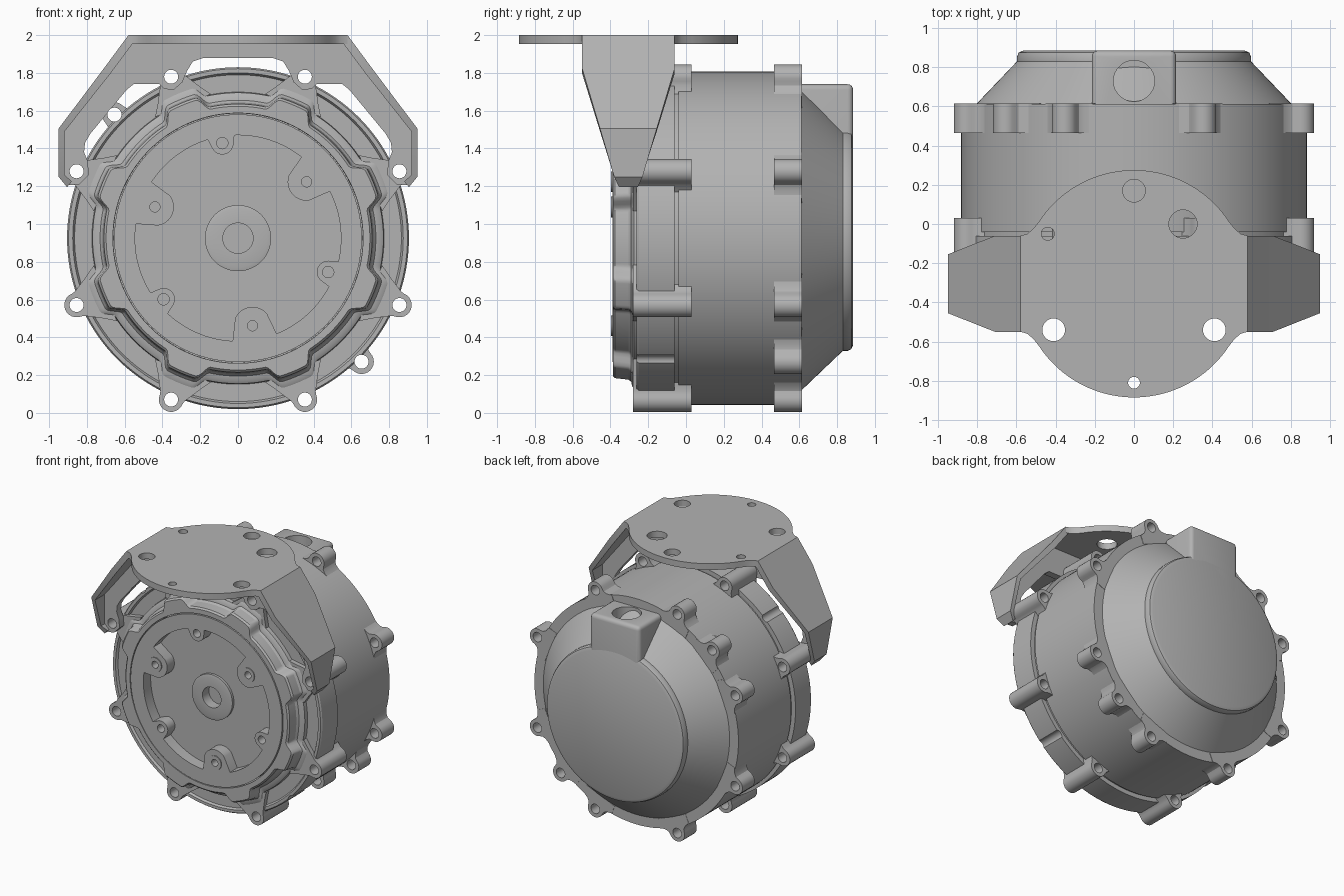
import bpy, bmesh, math
from math import sin, cos, radians, pi, sqrt

if "Cube" in bpy.data.objects:
    bpy.data.objects.remove(bpy.data.objects["Cube"])

CZ = 0.925          # height of the main axis
BOLT_R = 0.925      # bolt circle radius
parts = []

grey = bpy.data.materials.new("cast_grey")
grey.use_nodes = True
GREY = (0.45, 0.45, 0.45, 1)
grey.diffuse_color = GREY
grey.node_tree.nodes["Principled BSDF"].inputs["Base Color"].default_value = GREY


def finish(bm, name, keep=True):
    bmesh.ops.recalc_face_normals(bm, faces=bm.faces)
    mesh = bpy.data.meshes.new(name)
    bm.to_mesh(mesh)
    bm.free()
    mesh.materials.append(grey)
    obj = bpy.data.objects.new(name, mesh)
    bpy.context.collection.objects.link(obj)
    if keep:
        parts.append(obj)
    return obj


def bridge(bm, rings, caps=True):
    rows = [[bm.verts.new(p) for p in ring] for ring in rings]
    n = len(rows[0])
    for a, b in zip(rows, rows[1:]):
        for i in range(n):
            j = (i + 1) % n
            bm.faces.new((a[i], a[j], b[j], b[i]))
    if caps:
        bm.faces.new(rows[0])
        bm.faces.new(rows[-1])
    else:
        for i in range(n):
            j = (i + 1) % n
            bm.faces.new((rows[-1][i], rows[-1][j], rows[0][j], rows[0][i]))


def loft(name, profile, n=144, caps=True):
    """Stack of polar outlines (radius or radius function, y) round the main axis."""
    bm = bmesh.new()
    rings = []
    for r, y in profile:
        f = r if callable(r) else (lambda t, r=r: r)
        angles = [2 * pi * i / n for i in range(n)]
        rings.append([(f(t) * cos(t), y, CZ + f(t) * sin(t)) for t in angles])
    bridge(bm, rings, caps)
    return finish(bm, name)


def prism(bm, outline, a, b, axis="y"):
    put = (lambda u, v, w: (u, w, v)) if axis == "y" else (lambda u, v, w: (u, v, w))
    bridge(bm, [[put(u, v, w) for u, v in outline] for w in (a, b)])


def circle(u, v, r, n=28):
    return [(u + r * cos(2 * pi * i / n), v + r * sin(2 * pi * i / n)) for i in range(n)]


def polar(r, deg):
    return r * cos(radians(deg)), CZ + r * sin(radians(deg))


def drill(objs, holes, a, b, axis="y"):
    """Cut round holes (u, v, radius) through the given objects."""
    bm = bmesh.new()
    for u, v, r in holes:
        prism(bm, circle(u, v, r), a, b, axis)
    cutter = finish(bm, "hole_cutter", keep=False)
    cutter.hide_render = True
    for obj in objs:
        mod = obj.modifiers.new("holes", "BOOLEAN")
        mod.object, mod.operation, mod.solver = cutter, "DIFFERENCE", "EXACT"
        bpy.context.view_layer.objects.active = obj
        bpy.ops.object.modifier_apply(modifier=mod.name)
    bpy.data.objects.remove(cutter)


# Housing: front cover rim, seam groove, barrel and conical rear cap
housing = loft("housing", [
    (0.4, -0.245), (0.865, -0.245), (0.875, -0.262), (0.897, -0.262), (0.905, -0.25),
    (0.905, -0.06), (0.87, -0.06), (0.87, -0.04), (0.882, -0.04), (0.882, 0.612),
    (0.805, 0.612), (0.597, 0.83), (0.597, 0.855), (0.588, 0.875), (0.565, 0.885)])

# Lugs round the front cover and round the rear edge
front_angles = [22.5 + 45 * k for k in range(8)]
rear_angles = front_angles + [135, 315]


def lug_outline(deg, flare):
    half = [(0.065 * cos(radians(a)), 0.065 * sin(radians(a))) for a in range(0, 91, 15)]
    half = [(BOLT_R + u, v) for u, v in half] + flare
    local = half + [(u, -v) for u, v in reversed(half[1:])]
    c, s = cos(radians(deg)), sin(radians(deg))
    return [(u * c - v * s, CZ + u * s + v * c) for u, v in local]


def lugs(name, angles, flare, y0, y1):
    bm = bmesh.new()
    for deg in angles:
        prism(bm, lug_outline(deg, flare), y0, y1)
    return finish(bm, name)


front_lugs = lugs("front_lugs", front_angles,
                  [(0.905, 0.07), (0.88, 0.085), (0.82, 0.12), (0.76, 0.16)], -0.28, 0.03)
rear_lugs = lugs("rear_lugs", rear_angles,
                 [(0.905, 0.07), (0.885, 0.09), (0.868, 0.13), (0.8, 0.13)], 0.465, 0.615)


# Raised scalloped collar that swells towards each lug
def scallop(offset):
    def f(t):
        d = abs((math.degrees(t) - 22.5 + 22.5) % 45 - 22.5)
        k = min(1, max(0, (10.5 - d) / 5))
        return 0.71 + offset + 0.065 * k * k * (3 - 2 * k)
    return f


loft("scalloped_collar", [
    (0.66, -0.23), (scallop(0.065), -0.23), (scallop(0.06), -0.275), (scallop(0.045), -0.285),
    (scallop(0.02), -0.29), (scallop(0.008), -0.305), (scallop(0), -0.375),
    (scallop(-0.012), -0.387), (0.662, -0.387)], n=360, caps=False)

# Rotor face with lobed pocket, hub ring and centre bore
big = [39.4 + 120 * k for k in range(3)]
small = [99.4 + 120 * k for k in range(3)]


def pocket(t):
    r = 0.545
    for angles, c, a in ((big, 0.47, 0.1), (small, 0.51, 0.06)):
        for deg in angles:
            d = t - radians(deg)
            if cos(d) > 0 and abs(c * sin(d)) < a:
                r = min(r, c * cos(d) - sqrt(a * a - (c * sin(d)) ** 2))
    return r


rotor = loft("rotor_face", [
    (0.655, -0.2), (0.655, -0.39), (pocket, -0.39), (pocket, -0.3), (0.175, -0.3),
    (0.175, -0.32), (0.155, -0.325), (0.08, -0.325), (0.08, -0.21)], n=360)

# Round bosses on the larger lobes
bm = bmesh.new()
for deg in big:
    prism(bm, circle(*polar(0.47, deg), 0.055), -0.36, -0.397)
bosses = finish(bm, "rotor_bosses")
drill([rotor, bosses], [(*polar(0.47, d), 0.027) for d in big]
      + [(*polar(0.51, d), 0.03) for d in small], -0.45, -0.28)

# Cable outlet block on the rear cap
bm = bmesh.new()
prism(bm, [(-0.215, 1.0), (0.215, 1.0), (0.215, 1.74), (-0.215, 1.74)], 0.45, 0.885)
edges = [e for e in bm.edges
         if all(v.co.y > 0.8 for v in e.verts) or all(v.co.z > 1.7 for v in e.verts)
         and abs(e.verts[0].co.y - e.verts[1].co.y) > 0.1]
bmesh.ops.bevel(bm, geom=edges, offset=0.03, segments=4, profile=0.5, affect="EDGES")
outlet = finish(bm, "cable_outlet")
drill([outlet], [(0, 0.73, 0.105)], 1.55, 1.9, "z")

# Bracket web: upright plate with feet on the four upper lugs
half = [(0.57, 1.97), (0.935, 1.5), (0.935, 1.25), (0.895, 1.205), (0.84, 1.21), (0.79, 1.26),
        (0.795, 1.33), (0.815, 1.38), (0.81, 1.43), (0.78, 1.48), (0.59, 1.71), (0.55, 1.742),
        (0.45, 1.742), (0.415, 1.74), (0.39, 1.715), (0.34, 1.71), (0.295, 1.75),
        (0.27, 1.81), (0.24, 1.86), (0.18, 1.88)]
bm = bmesh.new()
prism(bm, half + [(-x, z) for x, z in reversed(half)], -0.335, -0.28)
web = finish(bm, "bracket_web")
drill([housing, web, front_lugs, rear_lugs],
      [(*polar(BOLT_R, d), 0.037) for d in rear_angles], -0.5, 0.8)

# Bracket side flanges: outer x z, inner x z, half width
MID = -0.305
stations = [(0.49, 2.0, 0.49, 1.952, 0.245), (0.58, 2.0, 0.56, 1.952, 0.245),
            (0.71, 1.824, 0.675, 1.797, 0.245), (0.95, 1.505, 0.918, 1.49, 0.15),
            (0.95, 1.25, 0.918, 1.26, 0.075), (0.905, 1.195, 0.88, 1.225, 0.05)]
for side, name in ((1, "left_flange"), (-1, "right_flange")):
    bm = bmesh.new()
    bridge(bm, [[(side * ox, MID - w, oz), (side * ox, MID + w, oz),
                 (side * ix, MID + w, iz), (side * ix, MID - w, iz)]
                for ox, oz, ix, iz, w in stations])
    finish(bm, name)

# Round mounting plate, blended into the flanges
quarter = [(0.58, 0), (0.58, 0.245), (0.545, 0.255), (0.515, 0.28)]
quarter += [(0.58 * cos(radians(a)), 0.58 * sin(radians(a))) for a in range(33, 90, 3)]
upper = quarter + [(0, 0.58)] + [(-x, y) for x, y in reversed(quarter)]
outline = upper + [(x, -y) for x, y in reversed(upper[1:-1])]
bm = bmesh.new()
prism(bm, [(x, MID + y) for x, y in outline], 1.952, 2.0, "z")
plate = finish(bm, "mounting_plate")
drill([plate], [(0, 0.17, 0.058), (0.25, 0, 0.072), (-0.44, -0.05, 0.033),
                (0.41, -0.54, 0.058), (-0.41, -0.54, 0.058), (0, -0.81, 0.03)], 1.9, 2.1, "z")

# Smooth curved walls, keep machined edges crisp
bpy.ops.object.select_all(action="DESELECT")
for obj in parts:
    obj.select_set(True)
bpy.context.view_layer.objects.active = parts[0]
bpy.ops.object.shade_smooth_by_angle(angle=radians(30))
